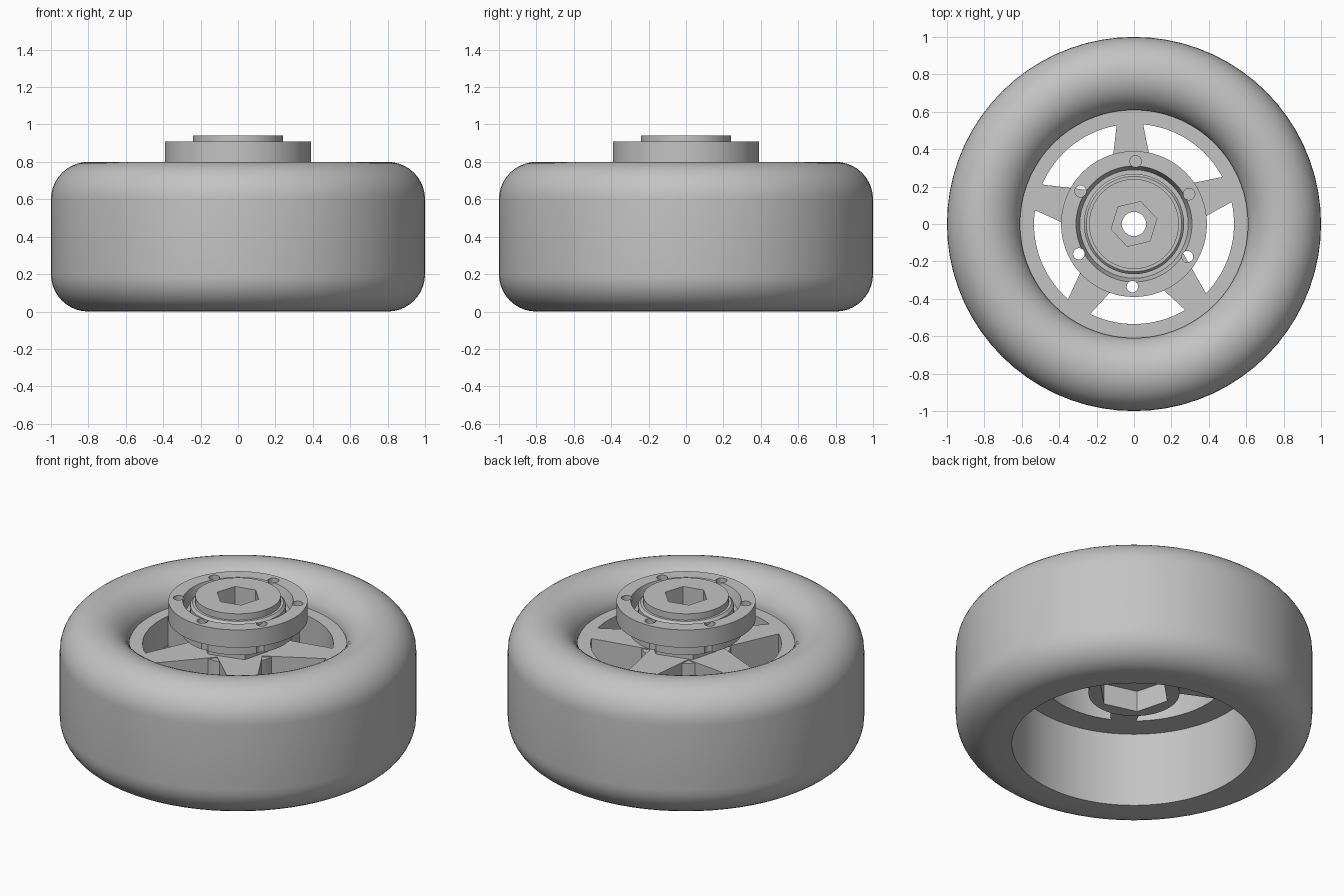
import bpy, bmesh
from math import sin, cos, pi, radians

cube = bpy.data.objects.get("Cube")
if cube:
    bpy.data.objects.remove(cube, do_unlink=True)

grey = bpy.data.materials.new("plain_grey")
grey.use_nodes = True
GREY = (0.55, 0.55, 0.55, 1)
grey.diffuse_color = GREY
grey.node_tree.nodes["Principled BSDF"].inputs["Base Color"].default_value = GREY


def finish(name, bm):
    """Turn a bmesh into a named object."""
    bmesh.ops.recalc_face_normals(bm, faces=bm.faces)
    mesh = bpy.data.meshes.new(name)
    bm.to_mesh(mesh)
    bm.free()
    obj = bpy.data.objects.new(name, mesh)
    bpy.context.collection.objects.link(obj)
    mesh.materials.append(grey)
    return obj


def lathe(name, profile, steps=72):
    """Spin a closed (radius, height) outline around z."""
    bm = bmesh.new()
    rings = []
    for i in range(steps):
        a = 2 * pi * i / steps
        rings.append([bm.verts.new((r * cos(a), r * sin(a), z)) for r, z in profile])
    n = len(profile)
    for i in range(steps):
        a, b = rings[i], rings[(i + 1) % steps]
        for j in range(n):
            k = (j + 1) % n
            bm.faces.new((a[j], b[j], b[k], a[k]))
    return finish(name, bm)


def prism(name, outline, z0, z1):
    """Extrude a flat outline between two heights."""
    bm = bmesh.new()
    base = bm.faces.new([bm.verts.new((x, y, z0)) for x, y in outline])
    new = bmesh.ops.extrude_face_region(bm, geom=[base])["geom"]
    verts = [v for v in new if isinstance(v, bmesh.types.BMVert)]
    bmesh.ops.translate(bm, verts=verts, vec=(0, 0, z1 - z0))
    return finish(name, bm)


def polygon(sides, radius, turn=0, cx=0, cy=0):
    return [(cx + radius * cos(radians(turn) + 2 * pi * i / sides),
             cy + radius * sin(radians(turn) + 2 * pi * i / sides)) for i in range(sides)]


def cut(target, cutter):
    """Subtract the cutter and remove it."""
    mod = target.modifiers.new("cut", 'BOOLEAN')
    mod.operation = 'DIFFERENCE'
    mod.solver = 'EXACT'
    mod.object = cutter
    select(target)
    bpy.ops.object.modifier_apply(modifier=mod.name)
    bpy.data.objects.remove(cutter, do_unlink=True)


def select(obj):
    bpy.ops.object.select_all(action='DESELECT')
    obj.select_set(True)
    bpy.context.view_layer.objects.active = obj


def arc(cx, cz, radius, start, end, steps=10):
    angles = [radians(start + (end - start) * i / steps) for i in range(steps + 1)]
    return [(cx + radius * cos(a), cz + radius * sin(a)) for a in angles]


# Tire: rounded tread, rolled top lip, flat bottom with a straight bore
R = 0.2
tire = lathe("tire", [(0.685, 0)] + arc(0.8, R, R, -90, 0)
             + arc(0.8, 0.6, R, 0, 162, 18) + [(0.61, 0.5), (0.685, 0.5)])

# Rim ring and five tapered spokes
rim = lathe("rim_ring", [(0.535, 0.46), (0.688, 0.46), (0.688, 0.645), (0.535, 0.645)])
spokes = []
for i in range(5):
    spoke = prism("spoke_%d" % (i + 1),
                  [(0.15, -0.13), (0.55, -0.068), (0.55, 0.068), (0.15, 0.13)], 0.46, 0.645)
    spoke.rotation_euler.z = radians(92.4 + 72 * i)
    spokes.append(spoke)

# Hub barrel with a six-sided pocket underneath
hub = lathe("hub_barrel", [(0.065, 0.33), (0.255, 0.33), (0.255, 0.64), (0.065, 0.64)])
cut(hub, prism("pocket_cutter", polygon(6, 0.205, -15), 0.3, 0.46))

# Neck nut between the hub and the flange
nut = prism("neck_nut", polygon(6, 0.22, 15), 0.6, 0.74)
cut(nut, prism("bore_cutter", polygon(48, 0.065), 0.5, 0.9))

# Flange ring with its lower collar and six bolt holes
flange = lathe("flange", [(0.25, 0.72), (0.315, 0.72), (0.315, 0.80), (0.39, 0.80),
                          (0.39, 0.91), (0.31, 0.91), (0.29, 0.84), (0.25, 0.84)])
for i in range(6):
    a = radians(88.5 + 60 * i)
    cut(flange, prism("bolt_cutter", polygon(20, 0.031, 0, 0.335 * cos(a), 0.335 * sin(a)),
                      0.6, 1.0))

# Stepped centre cap with a six-sided socket
cap = lathe("centre_cap", [(0.065, 0.72), (0.268, 0.72), (0.268, 0.885),
                           (0.255, 0.9), (0.24, 0.9), (0.24, 0.94), (0.065, 0.94)])
cut(cap, prism("socket_cutter", polygon(6, 0.125, 13), 0.79, 1.0))

for obj in [tire, rim, hub, nut, flange, cap] + spokes:
    select(obj)
    bpy.ops.object.shade_smooth_by_angle(angle=radians(30))
